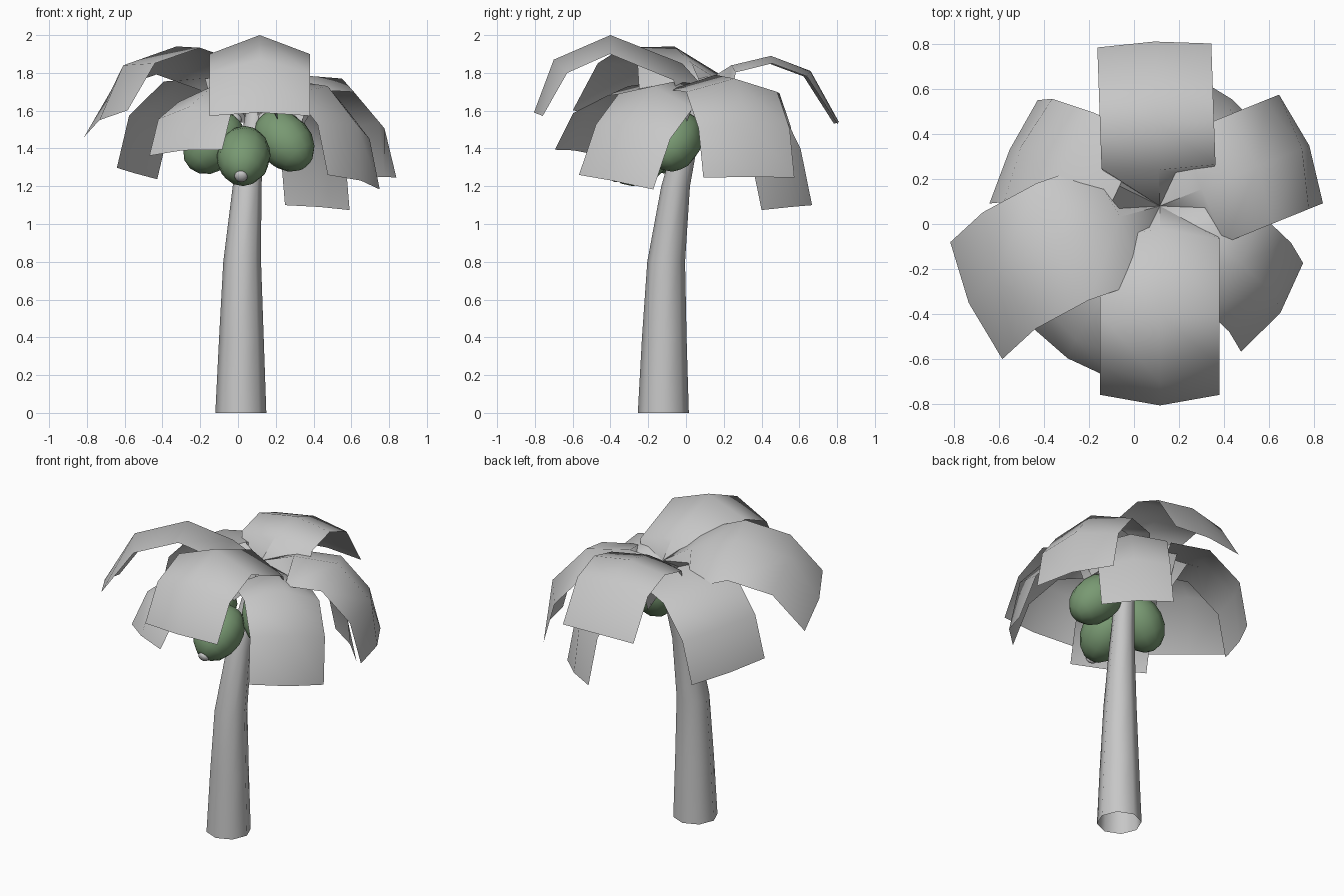
import bpy, bmesh, math
from mathutils import Vector

default_cube = bpy.data.objects.get("Cube")
if default_cube:
    bpy.data.objects.remove(default_cube, do_unlink=True)


def make_material(name, colour):
    material = bpy.data.materials.new(name)
    material.use_nodes = True
    material.diffuse_color = (*colour, 1)
    shader = material.node_tree.nodes["Principled BSDF"]
    shader.inputs["Base Color"].default_value = (*colour, 1)
    return material


grey = make_material("pale grey", (0.57, 0.57, 0.57))
green = make_material("husk green", (0.19, 0.32, 0.17))


def finish(bm, name, material):
    """Turn a bmesh into a smooth shaded object that keeps sharp creases."""
    bmesh.ops.recalc_face_normals(bm, faces=bm.faces)
    mesh = bpy.data.meshes.new(name)
    bm.to_mesh(mesh)
    bm.free()
    mesh.materials.append(material)
    obj = bpy.data.objects.new(name, mesh)
    bpy.context.collection.objects.link(obj)
    bpy.ops.object.select_all(action="DESELECT")
    obj.select_set(True)
    bpy.context.view_layer.objects.active = obj
    bpy.ops.object.shade_smooth_by_angle(angle=math.radians(50))


def skin_rows(bm, rows, closed=False):
    """Bridge successive rows of points with quads."""
    rows = [[bm.verts.new(point) for point in row] for row in rows]
    for lower, upper in zip(rows, rows[1:]):
        count = len(lower)
        for i in range(count if closed else count - 1):
            j = (i + 1) % count
            bm.faces.new((lower[i], lower[j], upper[j], upper[i]))


# Trunk: an open, tapering, leaning octagonal tube (x, y, z, radius)
def make_trunk():
    stations = [(0.015, -0.12, 0, 0.135), (0.018, -0.115, 0.4, 0.118),
                (0.022, -0.105, 0.8, 0.1), (0.048, -0.055, 1.2, 0.076),
                (0.085, 0.015, 1.5, 0.06), (0.11, 0.08, 1.72, 0.05)]
    sides = 8
    rings = []
    for x, y, z, radius in stations:
        angles = [math.tau * i / sides for i in range(sides)]
        rings.append([(x + radius * math.cos(a), y + radius * math.sin(a), z)
                      for a in angles])
    bm = bmesh.new()
    skin_rows(bm, rings, closed=True)
    finish(bm, "trunk", grey)


# Fronds: broad drooping strips folded along a spine and rolled about their heading
CROWN = Vector((0.115, 0.08, 1.74))


def make_frond(name, heading, reaches, heights, half_width, roll, fold):
    angle = math.radians(heading)
    out = Vector((math.cos(angle), math.sin(angle), 0))
    level = Vector((-out.y, out.x, 0))
    side = level + Vector((0, 0, roll))
    up = Vector((0, 0, 1)) - level * roll
    spine = [CROWN]
    for reach, height in zip(reaches, heights):
        spine.append(CROWN + out * reach + up * (height - CROWN.z))
    # The root row folds down steeply around the top of the trunk
    root = CROWN + out * reaches[0] * 0.75 - up * 0.2
    rows = [[root - side * half_width * 0.85, CROWN,
             root + side * half_width * 0.85]]
    for i in range(1, len(spine)):
        before, after = spine[i - 1], spine[min(i + 1, len(spine) - 1)]
        normal = (after - before).cross(side).normalized()
        drop = normal * fold * (0.5 if after == spine[i] else 1)
        rows.append([spine[i] - side * half_width - drop, spine[i],
                     spine[i] + side * half_width - drop])
    bm = bmesh.new()
    skin_rows(bm, rows)
    finish(bm, name, grey)


# name, heading, spine reaches, spine heights, half width, roll, fold
FRONDS = [
    ("front_frond", -90, (0.1, 0.48, 0.78, 0.885), (1.85, 2, 1.87, 1.59),
     0.265, 0, 0.1),
    ("back_frond", 92, (0.16, 0.37, 0.58, 0.73), (1.84, 1.89, 1.81, 1.54),
     0.253, 0, 0.04),
    ("upper_right_frond", 204, (0.18, 0.46, 0.78, 0.95), (1.85, 1.94, 1.84, 1.55),
     0.284, 0.25, 0.08),
    ("front_right_frond", -123, (0.2, 0.46, 0.7, 0.79), (1.76, 1.73, 1.62, 1.39),
     0.23, 0.07, 0.07),
    ("back_right_frond", 155, (0.2, 0.46, 0.67, 0.71), (1.78, 1.76, 1.56, 1.27),
     0.253, 0.12, 0.04),
    ("front_left_frond", -35, (0.2, 0.44, 0.65, 0.71), (1.76, 1.73, 1.53, 1.23),
     0.24, -0.16, 0.09),
    ("back_left_frond", 22, (0.2, 0.47, 0.68, 0.715), (1.79, 1.77, 1.54, 1.25),
     0.26, 0, 0.08),
    ("low_back_frond", 52, (0.18, 0.38, 0.53, 0.57), (1.73, 1.66, 1.4, 1.09),
     0.217, 0.06, 0.05),
]


# Coconuts: green egg shapes, each with a small pale cap at one end
def make_coconut(name, centre, axis, cap_end):
    centre, axis = Vector(centre), Vector(axis).normalized()
    turn = axis.to_track_quat("Z", "Y")
    for part, position, size, material in (
            (name, centre, (0.143, 0.143, 0.185), green),
            (name + "_cap", centre + axis * 0.18 * cap_end,
             (0.035, 0.035, 0.022), grey)):
        bm = bmesh.new()
        bmesh.ops.create_uvsphere(bm, u_segments=12, v_segments=8, radius=1)
        for vert in bm.verts:
            scaled = Vector(a * b for a, b in zip(vert.co, size))
            vert.co = position + turn @ scaled
        finish(bm, part, material)


make_trunk()
for frond in FRONDS:
    make_frond(*frond)
make_coconut("front_coconut", (0.03, -0.24, 1.36), (-0.08, -0.8, -0.6), 1)
make_coconut("left_coconut", (0.245, -0.06, 1.44), (0.6, -0.35, -0.65), -1)
make_coconut("right_coconut", (-0.13, -0.1, 1.43), (-0.6, -0.1, -0.65), -1)
